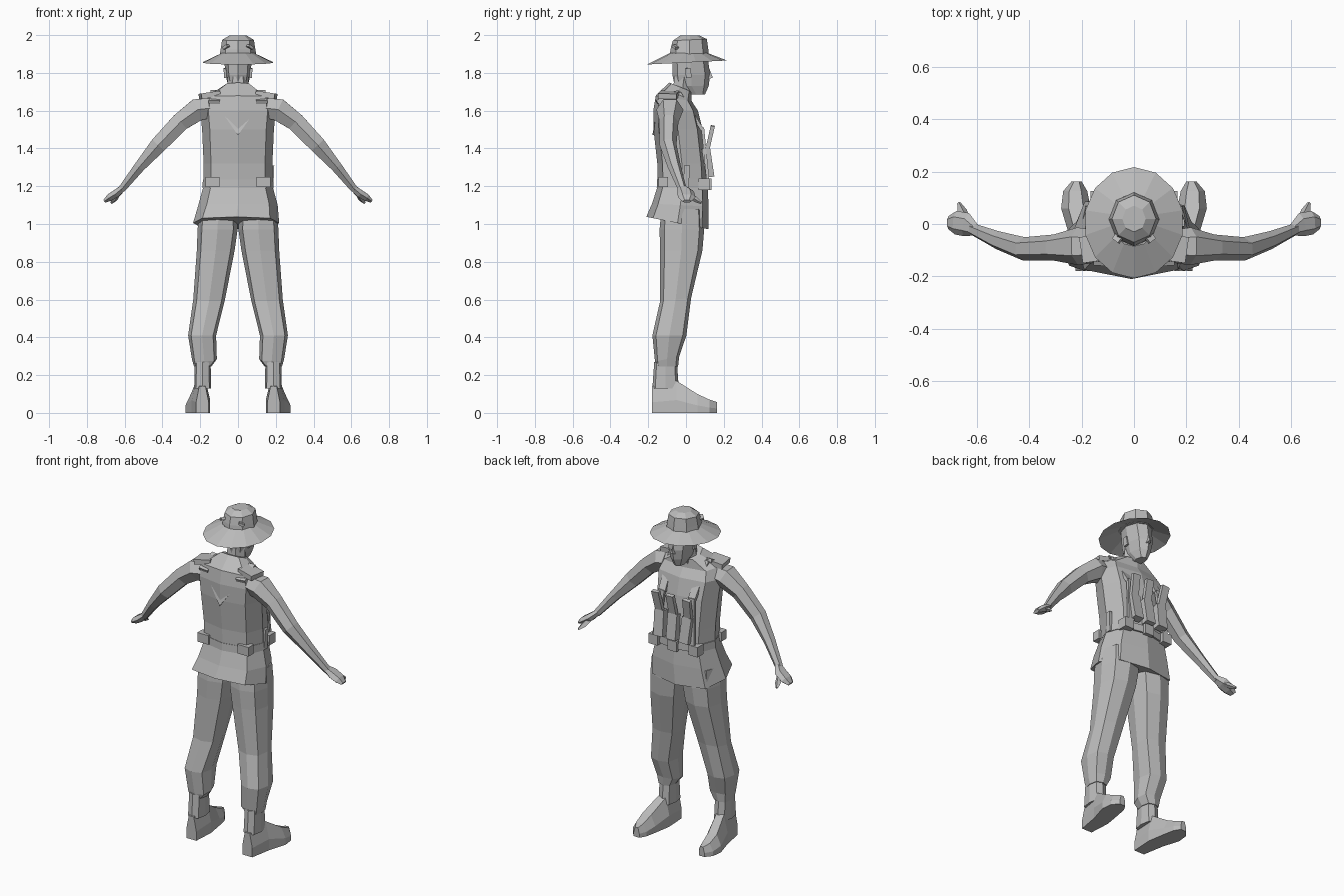
import bpy, bmesh, math
from mathutils import Vector

cloth = bpy.data.materials.new("plain_grey")
cloth.diffuse_color = (0.5, 0.5, 0.5, 1)
X, Y, Z = Vector((1, 0, 0)), Vector((0, 1, 0)), Vector((0, 0, 1))


def skin(name, rings, s=1, closed=False):
    """Join rings of points into a faceted solid; s = -1 mirrors it across x."""
    bm = bmesh.new()
    vs = [[bm.verts.new((p[0] * s, p[1], p[2])) for p in r] for r in rings]
    n = len(vs[0])
    pairs = list(zip(vs, vs[1:])) + ([(vs[-1], vs[0])] if closed else [])
    for a, b in pairs:
        for i in range(n):
            j = (i + 1) % n
            bm.faces.new((a[i], a[j], b[j], b[i]))
    if not closed:
        bm.faces.new(vs[0])
        bm.faces.new(vs[-1])
    bmesh.ops.recalc_face_normals(bm, faces=bm.faces)
    me = bpy.data.meshes.new(name)
    bm.to_mesh(me)
    bm.free()
    me.materials.append(cloth)
    ob = bpy.data.objects.new(name, me)
    bpy.context.collection.objects.link(ob)
    return ob


def ring(c, ru, rv, n, u=X, t=Z, power=1.0, slope=0.0, phase=0.0):
    """Ring of n points about c; power below 1 makes it boxier."""
    u = (u - t * u.dot(t)).normalized()
    v = t.cross(u)
    out = []
    for i in range(n):
        a = 2 * math.pi * i / n + phase
        ca, sa = math.cos(a), math.sin(a)
        ca = math.copysign(abs(ca) ** power, ca) if abs(ca) > 1e-6 else 0
        sa = math.copysign(abs(sa) ** power, sa) if abs(sa) > 1e-6 else 0
        out.append(Vector(c) + u * ru * ca + v * rv * sa + Z * slope * rv * sa)
    return out


def stack(name, rows, n, s=1, power=0.7, phase=0.0):
    """Horizontal rings; rows are (x, y, z, x radius, y radius, slope)."""
    return skin(name, [ring(r[:3], r[3], r[4], n, power=power, slope=r[5], phase=phase)
                       for r in rows], s)


def limb(name, rows, n, s=1, u=Y, phase=0.0):
    """Rings square to a path; rows are (x, y, z, radius along u, other radius)."""
    ps = [Vector(r[:3]) for r in rows]
    rings = []
    for i, r in enumerate(rows):
        t = (ps[min(i + 1, len(ps) - 1)] - ps[max(i - 1, 0)]).normalized()
        rings.append(ring(ps[i], r[3], r[4], n, u, t, phase=phase))
    return skin(name, rings, s)


def bar(name, p, q, w, d, s=1, u=X):
    k = math.sqrt(0.5)
    return limb(name, [(*p, w * k, d * k), (*q, w * k, d * k)], 4, s, u, math.pi / 4)


# Jacket with flared, sloping hem
stack("jacket", [
    (-0.01, -0.045, 1.005, 0.228, 0.165, -0.2),
    (0, -0.03, 1.1, 0.21, 0.15, -0.05),
    (0, -0.018, 1.2, 0.183, 0.132, 0),
    (0, -0.022, 1.32, 0.182, 0.13, 0),
    (0, -0.042, 1.5, 0.19, 0.13, 0),
    (0, -0.055, 1.6, 0.2, 0.118, 0),
    (0, -0.065, 1.665, 0.18, 0.095, -0.15),
    (0, -0.03, 1.725, 0.075, 0.06, -0.4)], 8)

# Belt, buckle and hip pouches
stack("belt", [(0, -0.015, 1.19, 0.188, 0.14, 0), (0, -0.015, 1.235, 0.186, 0.138, 0)], 8)
bar("buckle", (0, 0.124, 1.18), (0, 0.124, 1.242), 0.06, 0.022)
for s in (1, -1):
    bar("front_belt_pouch", (0.135, 0.095, 1.18), (0.135, 0.095, 1.24), 0.06, 0.06, s)
    bar("back_belt_pouch", (0.135, -0.12, 1.195), (0.135, -0.12, 1.25), 0.075, 0.05, s)
bar("knife_handle", (0.178, 0.0, 1.19), (0.183, 0.005, 1.31), 0.018, 0.03)

# Chest pouches with magazines leaning forward out of them
for x, lean in ((-0.085, -0.02), (0.0, 0.008), (0.085, 0.02)):
    bar("chest_pouch", (x, 0.128, 1.25), (x + lean * 0.4, 0.105, 1.4), 0.062, 0.045)
    bar("magazine", (x + lean * 0.4, 0.108, 1.37), (x + lean, 0.142, 1.52), 0.048, 0.022)

# Shoulder straps, front and back
for s in (1, -1):
    bar("front_strap", (0.11, -0.035, 1.695), (0.1, 0.085, 1.5), 0.045, 0.018, s)
    bar("lower_strap", (0.1, 0.088, 1.51), (0.12, 0.115, 1.24), 0.04, 0.016, s)
    bar("back_strap", (0.115, -0.04, 1.7), (0.125, -0.155, 1.645), 0.06, 0.02, s)
    bar("shoulder_pad", (0.1, -0.085, 1.69), (0.2, -0.1, 1.675), 0.1, 0.03, s, u=Y)

# Hood panel lying on the back
skin("back_panel", [
    [(-0.13, -0.145, 1.655), (0, -0.125, 1.69), (0.13, -0.145, 1.655), (0, -0.178, 1.47)],
    [(-0.13, -0.11, 1.655), (0, -0.08, 1.69), (0.13, -0.11, 1.655), (0, -0.15, 1.47)]])

# Legs and boots
for s in (1, -1):
    stack("trouser_leg", [
        (0.105, -0.02, 1.08, 0.1, 0.11, 0),
        (0.108, -0.022, 0.97, 0.106, 0.118, 0),
        (0.118, -0.025, 0.86, 0.1, 0.112, 0),
        (0.153, -0.055, 0.6, 0.084, 0.082, 0.1),
        (0.19, -0.088, 0.41, 0.074, 0.09, 0),
        (0.178, -0.1, 0.285, 0.066, 0.064, 0.2),
        (0.187, -0.1, 0.245, 0.046, 0.058, 0)], 8, s)
    stack("boot_shaft", [
        (0.187, -0.108, 0.27, 0.042, 0.06, 0),
        (0.187, -0.108, 0.13, 0.045, 0.07, 0)], 8, s)
    # (y, inner x, outer x, top height)
    sections = [(-0.18, 0.155, 0.222, 0.14), (-0.05, 0.147, 0.245, 0.17),
                (0.06, 0.165, 0.278, 0.1), (0.125, 0.178, 0.27, 0.07),
                (0.163, 0.2, 0.238, 0.058)]
    skin("boot_foot", [[(a, y, 0), (b, y, 0), (b, y, h * 0.4),
                        (b * 0.75 + a * 0.25, y, h), (b * 0.25 + a * 0.75, y, h),
                        (a, y, h * 0.4)] for y, a, b, h in sections], s)

# Arms, hands and thumbs
for s in (1, -1):
    limb("arm", [
        (0.13, -0.085, 1.615, 0.06, 0.06),
        (0.215, -0.085, 1.605, 0.072, 0.068),
        (0.305, -0.09, 1.54, 0.05, 0.056),
        (0.42, -0.095, 1.42, 0.045, 0.05),
        (0.52, -0.062, 1.305, 0.035, 0.033),
        (0.615, -0.02, 1.185, 0.023, 0.022)], 6, s)
    limb("hand", [
        (0.605, -0.022, 1.195, 0.024, 0.018),
        (0.64, -0.002, 1.165, 0.046, 0.024),
        (0.68, 0.005, 1.14, 0.045, 0.022),
        (0.708, 0.005, 1.12, 0.025, 0.01)], 6, s)
    limb("thumb", [
        (0.64, 0.015, 1.155, 0.016, 0.016),
        (0.655, 0.05, 1.13, 0.018, 0.014),
        (0.668, 0.08, 1.112, 0.007, 0.007)], 4, s, u=X)

# Neck, head and nose
stack("neck", [(0, -0.025, 1.66, 0.06, 0.055, 0), (0, -0.01, 1.78, 0.055, 0.06, 0)], 6, power=1)
stack("head", [
    (0, 0.055, 1.685, 0.03, 0.045, 0),
    (0, 0.03, 1.73, 0.052, 0.09, 0),
    (0, 0.028, 1.79, 0.066, 0.1, 0),
    (0, 0.02, 1.9, 0.076, 0.092, 0)], 8, power=0.9)
skin("nose", [[(-0.013, 0.115, 1.765), (0.013, 0.115, 1.765), (0, 0.11, 1.83)],
              [(-0.006, 0.142, 1.775), (0.006, 0.142, 1.775), (0, 0.125, 1.82)]])
for s in (1, -1):
    bar("ear", (0.066, 0.015, 1.775), (0.07, 0.01, 1.825), 0.014, 0.03, s)

# Hat brim as a thin drooping cone, then crown and side vents
skin("hat_brim", [
    ring((0, 0.005, 1.855), 0.19, 0.212, 14, slope=0.05, phase=math.pi / 14),
    ring((0, 0.015, 1.905), 0.088, 0.1, 14, phase=math.pi / 14),
    ring((0, 0.015, 1.896), 0.08, 0.092, 14, phase=math.pi / 14)], closed=True)
stack("hat_crown", [
    (0, 0.018, 1.89, 0.098, 0.104, 0),
    (0, 0.018, 1.925, 0.092, 0.1, 0),
    (0, 0.02, 1.975, 0.084, 0.09, 0.05),
    (0, 0.02, 1.998, 0.045, 0.05, 0)], 8, power=1)
for s in (1, -1):
    bar("hat_vent", (0.05, -0.062, 1.945), (0.072, -0.045, 1.93), 0.015, 0.03, s, u=Z)
